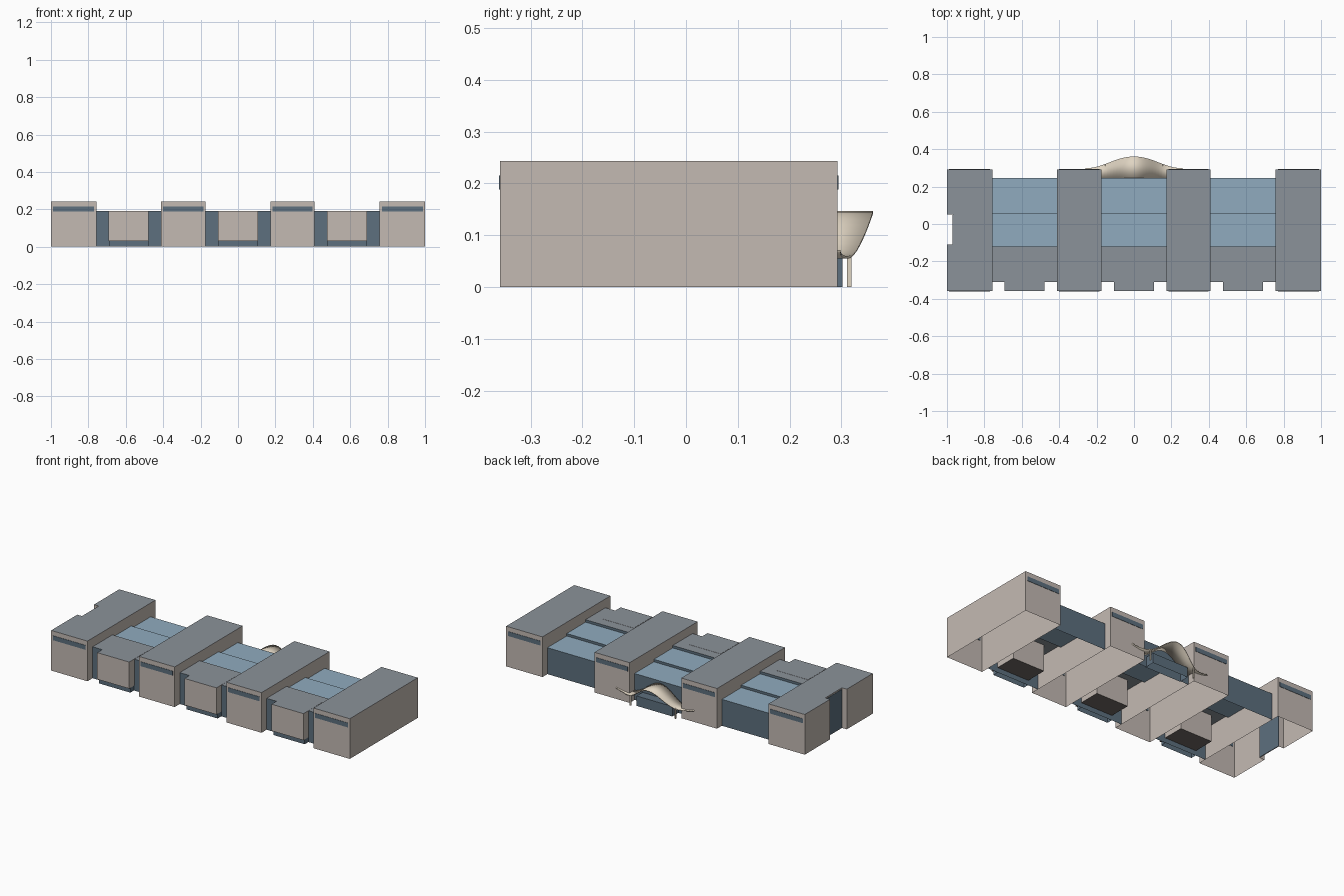
import bpy, bmesh, math

if "Cube" in bpy.data.objects:
    bpy.data.objects.remove(bpy.data.objects["Cube"])


def material(name, rgb):
    m = bpy.data.materials.new(name)
    m.diffuse_color = (*rgb, 1)
    m.use_nodes = True
    m.node_tree.nodes["Principled BSDF"].inputs["Base Color"].default_value = m.diffuse_color
    return m


WALL = material("stone_wall", (0.55, 0.49, 0.45))
ROOF = material("grey_roof", (0.26, 0.29, 0.32))
DARK = material("dark_window", (0.11, 0.16, 0.21))
GLASS = material("skylight_glass", (0.28, 0.41, 0.52))
SHELL = material("canopy_cream", (0.74, 0.66, 0.54))
SOFFIT = material("soffit", (0.16, 0.14, 0.13))


def finish(name, bm, mats):
    me = bpy.data.meshes.new(name)
    bm.to_mesh(me)
    bm.free()
    ob = bpy.data.objects.new(name, me)
    bpy.context.collection.objects.link(ob)
    for m in mats:
        me.materials.append(m)
    return ob


def prism(name, pts, z0, z1, side, top=None, bottom=None):
    """Counter-clockwise plan outline raised to z1, floor only if a bottom is given."""
    bm = bmesh.new()
    lo = [bm.verts.new((x, y, z0)) for x, y in pts]
    hi = [bm.verts.new((x, y, z1)) for x, y in pts]
    n = len(pts)
    for i in range(n):
        j = (i + 1) % n
        bm.faces.new((lo[i], lo[j], hi[j], hi[i]))
    bm.faces.new(hi).material_index = 1
    if bottom:
        bm.faces.new(lo[::-1]).material_index = 2
    return finish(name, bm, [side, top or side, bottom or side])


def rect(x0, x1, y0, y1):
    return [(x0, y0), (x1, y0), (x1, y1), (x0, y1)]


FRONT, BACK = -0.359, 0.292

# Four tall wings, the left one with a recess in its outer wall
for n, (x0, x1) in enumerate([(-1, -0.757), (-0.412, -0.173), (0.173, 0.409), (0.757, 1)]):
    pts = rect(x0, x1, FRONT, BACK)
    if n == 0:
        pts += [(x0, 0.05), (x0 + 0.032, 0.05), (x0 + 0.032, -0.11), (x0, -0.11)]
    prism(f"wing_{n + 1}", pts, 0, 0.243, WALL, ROOF)
    for side, y in (("front", FRONT), ("back", BACK)):
        prism(f"wing_{n + 1}_{side}_slit", rect(x0 + 0.012, x1 - 0.012, y - 0.002, y + 0.002),
              0.188, 0.215, DARK, DARK, DARK)
prism("recess_window", rect(-0.97, -0.966, -0.109, 0.049), 0.003, 0.235, DARK, DARK, DARK)

# Lower halls: stepped section swept between the wings
section = [(-0.31, 0, DARK), (-0.31, 0.19, ROOF), (-0.12, 0.19, DARK), (-0.12, 0.175, GLASS),
           (0.06, 0.175, DARK), (0.06, 0.16, GLASS), (0.245, 0.16, DARK), (0.245, 0, None)]
mats = [DARK, ROOF, GLASS]
for n, (x0, x1) in enumerate([(-0.757, -0.412), (-0.173, 0.173), (0.409, 0.757)]):
    bm = bmesh.new()
    a = [bm.verts.new((x0, y, z)) for y, z, _ in section]
    b = [bm.verts.new((x1, y, z)) for y, z, _ in section]
    for i in range(len(section) - 1):
        f = bm.faces.new((a[i], b[i], b[i + 1], a[i + 1]))
        f.material_index = mats.index(section[i][2])
    finish(f"hall_{n + 1}", bm, mats)

    # Projecting front bay over a recessed dark plinth
    c = (x0 + x1) / 2
    prism(f"bay_{n + 1}", rect(c - 0.107, c + 0.107, FRONT, -0.18), 0.03, 0.191, WALL, ROOF, SOFFIT)
    prism(f"bay_plinth_{n + 1}", rect(c - 0.105, c + 0.105, -0.345, -0.31), 0, 0.03, DARK)

# Arched entrance canopy with flared wing tips
N = 32
bm = bmesh.new()
rows = []
for i in range(N + 1):
    x = -0.26 + 0.52 * i / N
    t = abs(x) / 0.26
    arch = 0.5 + 0.5 * math.cos(math.pi * min(t / 0.68, 1))
    flare = max(0, (t - 0.68) / 0.32) ** 2
    z = 0.057 + 0.087 * arch + 0.012 * flare
    y = 0.298 + 0.063 * (0.5 + 0.5 * math.cos(math.pi * t))
    rows.append([bm.verts.new((x, yy, z)) for yy in (0.243, y)])
for p, q in zip(rows, rows[1:]):
    bm.faces.new((p[0], q[0], q[1], p[1])).smooth = True
bmesh.ops.recalc_face_normals(bm, faces=bm.faces)
canopy = finish("entrance_canopy", bm, [SHELL])
mod = canopy.modifiers.new("thickness", "SOLIDIFY")
mod.thickness = 0.005
mod.offset = 0

# Entrance lobby and canopy posts
prism("entrance_lobby", rect(-0.12, 0.12, 0.24, 0.302), 0, 0.06, DARK)
for side, x in (("left", -0.15), ("right", 0.15)):
    prism(f"canopy_post_{side}", rect(x - 0.004, x + 0.004, 0.311, 0.319), 0, 0.064, SHELL)
